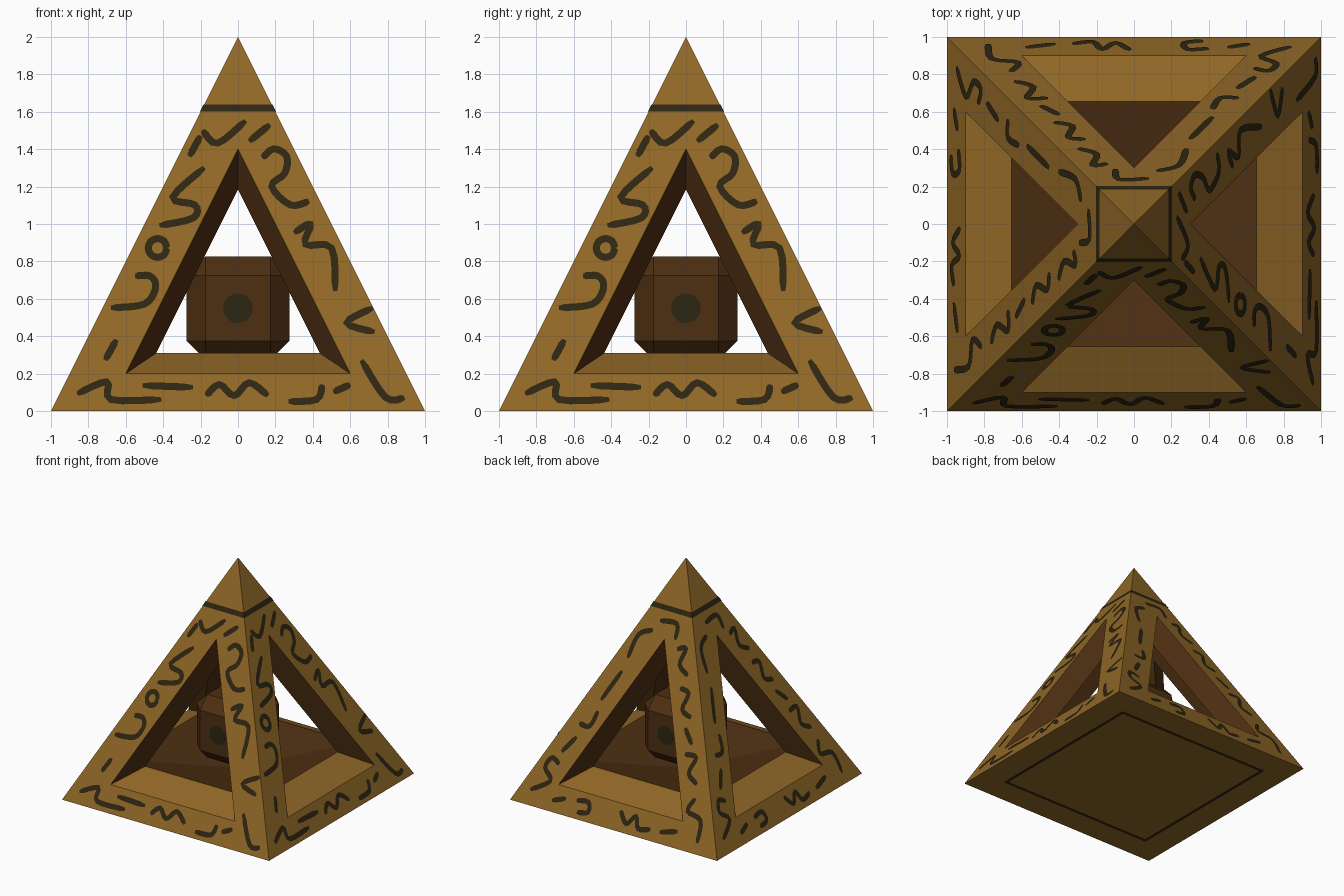
import bpy, bmesh, math
from mathutils import Vector, Matrix

if "Cube" in bpy.data.objects:
    bpy.data.objects.remove(bpy.data.objects["Cube"])


def material(name, rgb):
    m = bpy.data.materials.new(name)
    m.diffuse_color = (*rgb, 1)
    m.use_nodes = True
    m.node_tree.nodes["Principled BSDF"].inputs["Base Color"].default_value = m.diffuse_color
    return m


GOLD = material("old_gold", (0.279, 0.136, 0.020))
BROWN = material("dark_brown", (0.074, 0.028, 0.006))
INK = material("engraving_black", (0.027, 0.019, 0.006))


def finish(bm, name, mats):
    me = bpy.data.meshes.new(name)
    bm.to_mesh(me)
    bm.free()
    for m in mats:
        me.materials.append(m)
    ob = bpy.data.objects.new(name, me)
    bpy.context.collection.objects.link(ob)
    return ob


def turn(i):
    return Matrix.Rotation(i * math.pi / 2, 4, 'Z')


def on_face(u, z, lift=0.0):
    """Point on the sloping front face, lifted along its normal."""
    return Vector((u, -(1 - z / 2) - lift * 0.894, z + lift * 0.447))


def shrink(p, s=0.728, c=0.604):
    """Scale toward the middle of the hollow."""
    return Vector((p.x * s, p.y * s, c + (p.z - c) * s))


# Hollow pyramid frame: four pierced walls, tapered openings, dished floor
bm = bmesh.new()


def add(points, rot, mat):
    f = bm.faces.new([bm.verts.new(rot @ p) for p in points])
    f.material_index = mat


A, B, C = on_face(-1, 0), on_face(1, 0), on_face(0, 2)
a, b, c = on_face(-0.6, 0.2), on_face(0.6, 0.2), on_face(0, 1.4)
ia, ib, ic, top = shrink(a), shrink(b), shrink(c), shrink(C)
rim_l, rim_r = shrink(on_face(-0.9, 0.2)), shrink(on_face(0.9, 0.2))
dish = Vector((0, 0, 0.16))
for i in range(4):
    r = turn(i)
    for quad in ((A, B, b, a), (B, C, c, b), (C, A, a, c), (a, b, ib, ia)):
        add(quad, r, 0)
    for poly in ((b, c, ic, ib), (c, a, ia, ic), (rim_l, ia, ic, top),
                 (rim_r, top, ic, ib), (rim_l, dish, rim_r, ib, ia)):
        add(poly, r, 1)
add([Vector(p) for p in ((-1, -1, 0), (-1, 1, 0), (1, 1, 0), (1, -1, 0))], turn(0), 0)
bmesh.ops.remove_doubles(bm, verts=bm.verts, dist=0.0005)
bmesh.ops.recalc_face_normals(bm, faces=bm.faces)
finish(bm, "pyramid_frame", [GOLD, BROWN])

# Chamfered cube floating in the hollow
bm = bmesh.new()
bmesh.ops.create_cube(bm, size=0.55, matrix=Matrix.Translation((0, 0, 0.55)))
bmesh.ops.bevel(bm, geom=bm.edges[:], offset=0.1, segments=1, affect='EDGES')
finish(bm, "inner_cube", [BROWN])

# Round dark spots on the cube sides and top
bm = bmesh.new()
centre = Matrix.Translation((0, 0, 0.55))
tilts = [turn(i) @ Matrix.Rotation(math.pi / 2, 4, 'X') for i in range(4)] + [Matrix()]
for t in tilts:
    bmesh.ops.create_circle(bm, cap_ends=True, segments=20, radius=0.08,
                            matrix=centre @ t @ Matrix.Translation((0, 0, 0.279)))
finish(bm, "cube_spots", [INK])

# Band below the tip
bm = bmesh.new()
for i in range(4):
    corners = [on_face(s * (1 - z / 2 + 0.003), z, 0.003)
               for z, s in ((1.6, -1), (1.6, 1), (1.638, 1), (1.638, -1))]
    bm.faces.new([bm.verts.new(turn(i) @ p) for p in corners])
finish(bm, "tip_band", [INK])

# Square outline under the base
bm = bmesh.new()
for i in range(4):
    strip = ((-0.77, -0.77), (-0.74, -0.74), (0.74, -0.74), (0.77, -0.77))
    bm.faces.new([bm.verts.new(turn(i) @ Vector((x, y, -0.003))) for x, y in strip])
finish(bm, "base_outline", [INK])


# Engraved marks: smoothed strokes drawn as thin ribbons
def smooth(pts, steps=4):
    pts = [Vector(p) for p in pts]
    ext = [pts[0]] + pts + [pts[-1]]
    out = []
    for p0, p1, p2, p3 in zip(ext, ext[1:], ext[2:], ext[3:]):
        for k in range(steps):
            t = k / steps
            out.append(p1 + 0.5 * (t * (p2 - p0) + t * t * (2 * p0 - 5 * p1 + 4 * p2 - p3)
                                   + t ** 3 * (3 * p1 - p0 - 3 * p2 + p3)))
    return out + [pts[-1]]


def stroke(bm, pts, rot, half=0.019):
    path = smooth(pts)
    n = len(path)
    rows = []
    for k, p in enumerate(path):
        d = (path[min(k + 1, n - 1)] - path[max(k - 1, 0)]).normalized()
        w = half * (0.6 if k in (0, n - 1) else 1)
        side = Vector((-d.y, d.x)) * w
        rows.append([bm.verts.new(rot @ on_face(q.x, q.y, 0.004)) for q in (p - side, p + side)])
    for (l0, r0), (l1, r1) in zip(rows, rows[1:]):
        bm.faces.new((l0, l1, r1, r0))


ring = [(-0.43 + 0.05 * math.cos(t * math.pi / 4), 0.87 + 0.05 * math.sin(t * math.pi / 4))
        for t in range(9)]
marks_a = [
    [(-.86, .09), (-.70, .155), (-.68, .06), (-.41, .06)],
    [(-.51, .135), (-.24, .125)],
    [(-.17, .08), (-.10, .14), (-.02, .08), (.06, .15), (.16, .08)],
    [(.27, .05), (.42, .06), (.45, .14)],
    [(.51, .10), (.60, .14)],
    [(.66, .27), (.79, .07), (.89, .07)],
    [(-.71, .27), (-.65, .38)],
    [(-.68, .55), (-.50, .57), (-.44, .66), (-.47, .72), (-.55, .72)],
    [(-.42, .99), (-.24, 1.03), (-.23, 1.1), (-.35, 1.14), (-.18, 1.3)],
    [(-.26, 1.36), (-.20, 1.47)],
    [(-.19, 1.5), (-.11, 1.43), (.04, 1.55)],
    [(.06, 1.44), (.17, 1.53)],
    [(.13, 1.35), (.19, 1.4), (.26, 1.36), (.25, 1.27), (.18, 1.2), (.28, 1.1), (.38, 1.12)],
    [(.30, .95), (.39, 1.0), (.36, .89), (.50, .87), (.52, .64)],
    [(.72, .55), (.58, .47), (.73, .42)],
]
marks_b = [
    [(-.64, .34), (-.72, .37), (-.76, .29), (-.68, .21), (-.84, .11)],
    [(-.65, .43), (-.55, .56)],
    [(-.56, .66), (-.46, .66), (-.42, .78)],
    [(-.42, .86), (-.30, 1.1)],
    [(-.28, 1.2), (-.24, 1.38), (-.12, 1.44)],
    [(-.08, 1.52), (.08, 1.53), (.10, 1.42)],
    [(.14, 1.36), (.22, 1.38), (.20, 1.26), (.30, 1.2)],
    [(.26, 1.1), (.35, 1.08), (.33, .96), (.43, .92)],
    [(.40, .84), (.50, .74)],
    [(.46, .66), (.57, .66), (.54, .54), (.64, .48)],
    [(.66, .38), (.62, .28), (.76, .24), (.78, .08)],
    [(-.40, .13), (-.29, .14), (-.27, .07), (-.37, .05)],
    [(.02, .15), (.10, .07), (.17, .14), (.22, .06), (.33, .08)],
    [(.42, .08), (.58, .12)],
    [(-.62, .08), (-.50, .12)],
]
for i, name in enumerate(("front", "right", "back", "left")):
    bm = bmesh.new()
    for pts in (marks_a + [ring] if i < 2 else marks_b):
        stroke(bm, pts, turn(i))
    bmesh.ops.reverse_faces(bm, faces=[f for f in bm.faces if f.normal.z < 0])
    bm.normal_update()
    down = [f for f in bm.faces if f.normal.z < 0]
    if down:
        bmesh.ops.reverse_faces(bm, faces=down)
    finish(bm, name + "_marks", [INK])

# Face the base outline downward
for p in bpy.data.objects["base_outline"].data.polygons:
    if p.normal.z > 0:
        p.flip()
